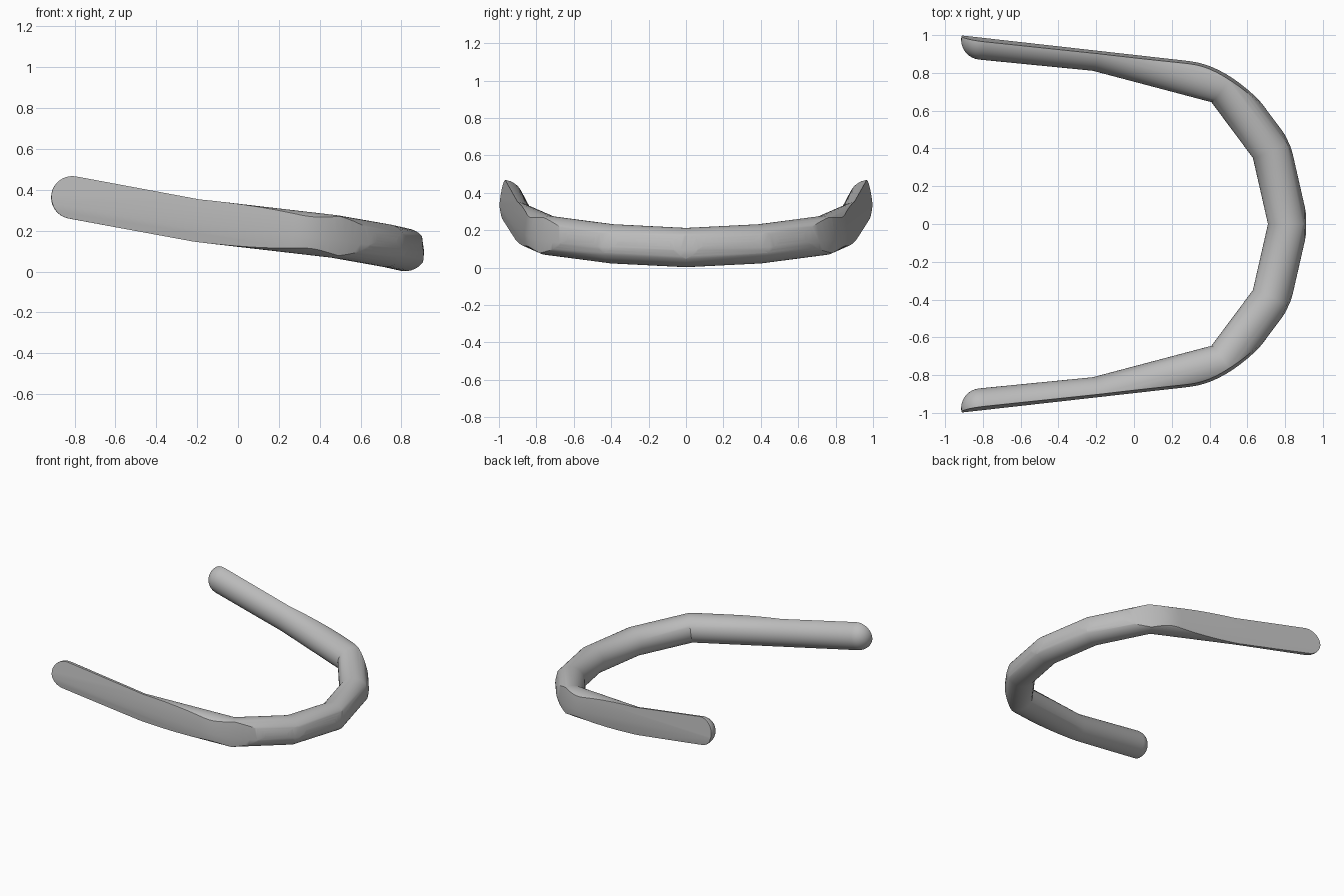
import bpy, bmesh
from math import sin, cos, pi
from mathutils import Vector

if "Cube" in bpy.data.objects:
    bpy.data.objects.remove(bpy.data.objects["Cube"])

RADIUS, SIDES, CAP_STEPS = 0.105, 40, 9


def make_object(name, rings):
    """Skin a list of closed rings and close both ends."""
    bm = bmesh.new()
    rows = [[bm.verts.new(p) for p in ring] for ring in rings]
    n = len(rows[0])
    for a, b in zip(rows, rows[1:]):
        for i in range(n):
            j = (i + 1) % n
            bm.faces.new((a[i], a[j], b[j], b[i]))
    bm.faces.new(rows[0][::-1])
    bm.faces.new(rows[-1])
    bmesh.ops.recalc_face_normals(bm, faces=bm.faces)
    mesh = bpy.data.meshes.new(name)
    bm.to_mesh(mesh)
    bm.free()
    obj = bpy.data.objects.new(name, mesh)
    bpy.context.collection.objects.link(obj)
    return obj


def mirrored(points):
    """Continue a half path, ending on the centre line, to the other side."""
    flip = [Vector(p) for p in points[-2::-1]]
    for p in flip:
        p.y = -p.y
    return [Vector(p) for p in points] + flip


def ring(centre, before, after, radius=RADIUS):
    """Circle mitred between two directions."""
    tangent = (before + after).normalized()
    side = Vector((tangent.y, -tangent.x, 0)).normalized()
    up = side.cross(tangent)
    stretch = radius / tangent.dot(after)
    return [centre + side * cos(2 * pi * i / SIDES) * stretch
            + up * sin(2 * pi * i / SIDES) * radius for i in range(SIDES)]


# Band: round tube with mitred bends and domed ends
path = mirrored([(-0.81, 0.975, 0.363), (-0.2, 0.915, 0.25), (0.472, 0.737, 0.172),
                 (0.727, 0.395, 0.127), (0.817, 0, 0.107)])
dirs = [(b - a).normalized() for a, b in zip(path, path[1:])]
angles = [(k + 0.3) / (CAP_STEPS + 0.3) * pi / 2 for k in range(CAP_STEPS)]
rings = [ring(path[0] - dirs[0] * RADIUS * cos(a), dirs[0], dirs[0], RADIUS * sin(a))
         for a in angles]
for i, p in enumerate(path):
    rings.append(ring(p, dirs[max(i - 1, 0)], dirs[min(i, len(dirs) - 1)]))
rings += [ring(path[-1] + dirs[-1] * RADIUS * cos(a), dirs[-1], dirs[-1], RADIUS * sin(a))
          for a in reversed(angles)]
band = make_object("curved_band", rings)

# Cutter: smooth U-shaped block that shaves the outer side of the band
knots = mirrored([(-1.4, 1.053, 0), (0.27, 0.865, 0), (0.41, 0.832, 0), (0.56, 0.745, 0),
                  (0.715, 0.6, 0), (0.81, 0.45, 0), (0.872, 0.28, 0),
                  (0.903, 0.12, 0), (0.911, 0, 0)])
outline = [knots[0]]
for i in range(1, len(knots) - 2):
    p0, p1, p2, p3 = knots[i - 1:i + 3]
    m1, m2 = (p2 - p0) / 2, (p3 - p1) / 2
    if i == 1:
        m1 = (p1 - p0).normalized() * (p2 - p1).length
    if i == len(knots) - 3:
        m2 = (p3 - p2).normalized() * (p2 - p1).length
    for s in range(4):
        t = s / 4
        outline.append(p1 * (2*t**3 - 3*t*t + 1) + m1 * (t**3 - 2*t*t + t)
                       + p2 * (3*t*t - 2*t**3) + m2 * (t**3 - t*t))
outline += knots[-2:]
levels = [(-0.4, 0.955), (0, 1), (0.4, 0.94)]
cutter = make_object("outer_cutter", [
    [Vector((p.x * s, p.y * s, 0.215 - 0.13 * p.x + h)) for p in outline]
    for h, s in levels])
cutter.hide_render = True

# Shave the band, then drop the cutter
mod = band.modifiers.new("shave", "BOOLEAN")
mod.operation, mod.solver, mod.object = "INTERSECT", "EXACT", cutter
bpy.context.view_layer.objects.active = band
band.select_set(True)
bpy.ops.object.modifier_apply(modifier=mod.name)
bpy.data.objects.remove(cutter)

# Plain grey finish, smooth with crisp cut edges
grey = bpy.data.materials.new("plain_grey")
grey.use_nodes = True
colour = (0.5, 0.5, 0.5, 1)
grey.diffuse_color = colour
grey.node_tree.nodes["Principled BSDF"].inputs["Base Color"].default_value = colour
band.data.materials.clear()
band.data.materials.append(grey)
bpy.ops.object.shade_smooth_by_angle(angle=pi / 6)
